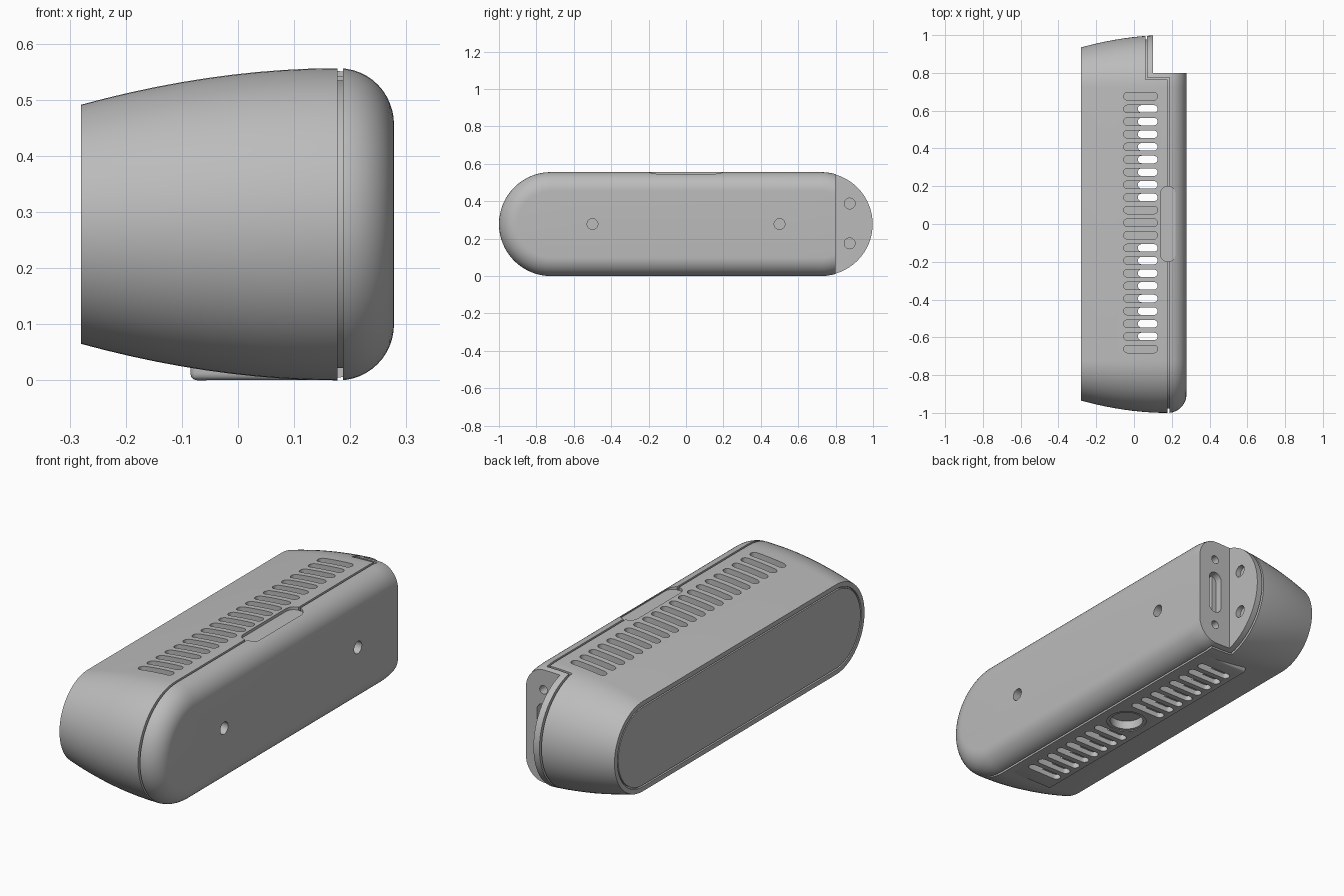
import bpy, bmesh, math
from mathutils import Vector

if "Cube" in bpy.data.objects:
    bpy.data.objects.remove(bpy.data.objects["Cube"], do_unlink=True)

R = 0.278                       # radius of the stadium section
MID = R                         # height of its centre line
X, Y, Z = Vector((1, 0, 0)), Vector((0, 1, 0)), Vector((0, 0, 1))

grey = bpy.data.materials.new("light_grey")
grey.use_nodes = True
grey.diffuse_color = (0.5, 0.5, 0.5, 1)
grey.node_tree.nodes["Principled BSDF"].inputs["Base Color"].default_value = (0.5, 0.5, 0.5, 1)


def finish(name, bm):
    bmesh.ops.recalc_face_normals(bm, faces=bm.faces)
    mesh = bpy.data.meshes.new(name)
    bm.to_mesh(mesh)
    bm.free()
    mesh.materials.append(grey)
    ob = bpy.data.objects.new(name, mesh)
    bpy.context.collection.objects.link(ob)
    return ob


def outline(length, width, n):
    """Stadium outline, long in its first coordinate."""
    r, half = width / 2, (length - width) / 2
    pts = []
    for side in (1, -1):
        for i in range(n + 1):
            if half < 1e-6 and i == n:
                continue
            a = math.pi * (i / n - 0.5)
            pts.append((side * (half + r * math.cos(a)), side * r * math.sin(a)))
    return pts


def loft(name, profile, n=32):
    """Stadium rings along x; profile is a list of (x, inset)."""
    bm = bmesh.new()
    rings = [[bm.verts.new((x, p, MID + q)) for p, q in outline(2 - 2 * d, 2 * (R - d), n)]
             for x, d in profile]
    for a, b in zip(rings, rings[1:]):
        for i in range(len(a)):
            j = (i + 1) % len(a)
            bm.faces.new((a[i], a[j], b[j], b[i]))
    bm.faces.new(rings[0])
    bm.faces.new(rings[-1])
    return finish(name, bm)


def prisms(name, items, n=10):
    """Rounded prisms: (centre, length, width, depth, long direction, axis)."""
    bm = bmesh.new()
    for centre, length, width, depth, u, w in items:
        v, c = w.cross(u), Vector(centre)
        ends = [[bm.verts.new(c + u * p + v * q + w * s * depth / 2)
                 for p, q in outline(length, width, n)] for s in (-1, 1)]
        a, b = ends
        for i in range(len(a)):
            j = (i + 1) % len(a)
            bm.faces.new((a[i], a[j], b[j], b[i]))
        bm.faces.new(a)
        bm.faces.new(b)
    return finish(name, bm)


def box(name, lo, hi):
    bm = bmesh.new()
    bmesh.ops.create_cube(bm, size=1)
    for v in bm.verts:
        v.co = [l + (h - l) * (c + 0.5) for l, h, c in zip(lo, hi, v.co)]
    return finish(name, bm)


def cut(target, *cutters):
    bpy.context.view_layer.objects.active = target
    for c in cutters:
        m = target.modifiers.new("cut", 'BOOLEAN')
        m.operation, m.solver, m.object = 'DIFFERENCE', 'EXACT', c
        bpy.ops.object.modifier_apply(modifier=m.name)


# Solid parts: tapered shell, rounded cap, and the core seen in the seam
shell_curve = [(-0.28 + 0.045 * i, 0.065 * (1 - i / 10) ** 1.9) for i in range(11)]
shell = loft("rear_shell", shell_curve + [(0.177, 0)])
cap_curve = [(0.18 + 0.098 * math.sin(t), 0.1 * (1 - math.cos(t)))
             for t in [math.pi / 2 * i / 12 for i in range(13)]]
cap = loft("front_cap", shell_curve[6:] + cap_curve)
core = loft("inner_core", [(0.0, 0.022), (0.215, 0.022)])
panel = loft("end_panel", [(-0.2795, 0.094), (-0.265, 0.094)])

# Bottom plate with softened edges
plate = box("vent_plate", (-0.085, -0.7, 0), (0.176, 0.7, 0.045))
bev = plate.modifiers.new("soft_corners", 'BEVEL')
bev.width, bev.segments = 0.012, 3
bev.limit_method = 'ANGLE'
bpy.context.view_layer.objects.active = plate
bpy.ops.object.modifier_apply(modifier=bev.name)
for v in plate.data.vertices:
    if v.co.x > 0.12:
        v.co.z = max(v.co.z, 0.0005)

# Cutters
helpers = []


def helper(ob):
    ob.hide_render = True
    helpers.append(ob)
    return ob


seam_long = helper(box("cut_seam_long", (0.05, -2, -1), (0.187, 0.775, 1)))
seam_end = helper(box("cut_seam_end", (-1, -2, -1), (0.07, 2, 1)))
shell_end = helper(box("cut_shell_end", (0.06, 0.765, -1), (1, 2, 1)))
notch = helper(box("cut_notch", (0.1, 0.8, -1), (1, 2, 1)))
core_notch = helper(box("cut_core_notch", (0.085, 0.79, -1), (1, 2, 1)))
cavity = helper(box("cut_cavity", (-0.2, -0.72, 0.055), (0.15, 0.72, 0.505)))
panel_seat = helper(loft("cut_panel_seat", [(-0.4, 0.087), (-0.27, 0.087)]))

pitch = 0.0669
top_slots = helper(prisms("cut_top_slots", [
    ((0.035, 0.007 + pitch * i, 0.52), 0.18, 0.04, 0.2, X, Z) for i in range(-10, 11)]))
low_rows = [0.007 + pitch * s * i for s in (-1, 1) for i in range(2, 10)]
low_slots = helper(prisms("cut_low_slots", [
    ((0.0725, y, 0), 0.105, 0.04, 0.2, X, Z) for y in low_rows]))
low_pockets = helper(prisms("cut_low_pockets", [
    ((0.035, y, -0.01), 0.18, 0.04, 0.07, X, Z) for y in low_rows]))
socket = helper(prisms("cut_socket", [((0.045, 0, -0.03), 0.15, 0.15, 0.15, X, Z)], 24))
socket_rim = helper(prisms("cut_socket_rim", [((0.045, 0, -0.046), 0.18, 0.18, 0.1, X, Z)], 24))
finger = helper(prisms("cut_finger_recess", [((0.18, 0, 0.591), 0.4, 0.08, 0.1, Y, Z)]))
holes = [((0.28, y, MID), 0.058, 0.058, 0.12, Y, X) for y in (-0.5, 0.5)]
holes += [((0.1, 0.875, z), 0.058, 0.058, 0.05, Y, X) for z in (0.175, 0.388)]
holes += [((0.186, 0.8, MID + s * 0.172), 0.04, 0.04, 0.1, Z, Y) for s in (-1, 1)]
holes += [((0.186, 0.8, MID), 0.21, 0.07, 0.1, Z, Y)]
screw_holes = helper(prisms("cut_holes", holes))

# Carve every part
cut(shell, shell_end, cavity, panel_seat, top_slots, low_slots, low_pockets,
    socket, socket_rim, finger)
cut(cap, seam_long, seam_end, notch, screw_holes, finger)
cut(core, core_notch, cavity, top_slots, low_slots, low_pockets, socket, screw_holes, finger)
cut(plate, cavity, low_slots, low_pockets, socket, socket_rim)

# Floor that closes the seam inside the finger recess
floor = prisms("recess_floor", [((0.18, 0, 0.535), 0.4, 0.08, 0.014, Y, Z)])

for h in helpers:
    bpy.data.objects.remove(h, do_unlink=True)

# Smooth curves, crisp edges
bpy.ops.object.select_all(action='DESELECT')
for ob in (shell, cap, core, panel, plate, floor):
    ob.select_set(True)
    bpy.context.view_layer.objects.active = ob
bpy.ops.object.shade_smooth_by_angle(angle=math.radians(30))
